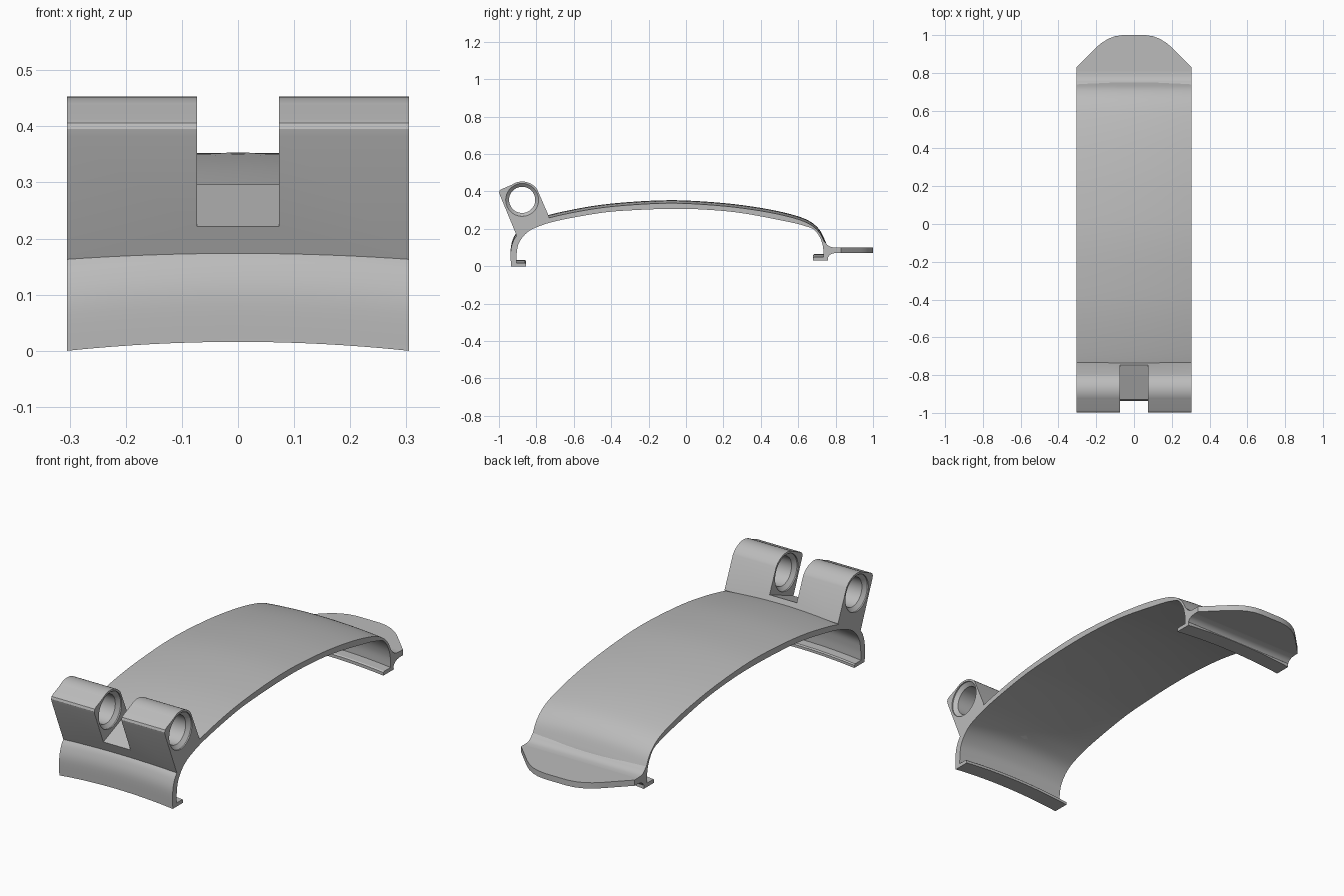
import bpy, bmesh, math

if "Cube" in bpy.data.objects:
    bpy.data.objects.remove(bpy.data.objects["Cube"])

HALF = 0.305          # half width of the part
CROWN = 0.016         # rise of the shell along its centre line

grey = bpy.data.materials.new("grey plastic")
grey.diffuse_color = (0.5, 0.5, 0.5, 1)
grey.use_nodes = True
grey.node_tree.nodes["Principled BSDF"].inputs["Base Color"].default_value = grey.diffuse_color


def finish(name, bm, angle=30):
    bmesh.ops.recalc_face_normals(bm, faces=bm.faces)
    mesh = bpy.data.meshes.new(name)
    bm.to_mesh(mesh)
    bm.free()
    mesh.materials.append(grey)
    ob = bpy.data.objects.new(name, mesh)
    bpy.context.collection.objects.link(ob)
    smooth(ob, angle)
    return ob


def smooth(ob, angle=30):
    bpy.ops.object.select_all(action='DESELECT')
    ob.select_set(True)
    bpy.context.view_layer.objects.active = ob
    bpy.ops.object.shade_smooth_by_angle(angle=math.radians(angle))


def loft(name, profile, x0, x1, steps=1, crown=0.0):
    """Sweep a closed (y, z) profile along x, with an optional crown."""
    bm = bmesh.new()
    rings = []
    for i in range(steps + 1):
        x = x0 + (x1 - x0) * i / steps
        lift = crown * (1 - (x / HALF) ** 2)
        rings.append([bm.verts.new((x, y, z + lift)) for y, z in profile])
    n = len(profile)
    for a, b in zip(rings, rings[1:]):
        for j in range(n):
            k = (j + 1) % n
            bm.faces.new((a[j], a[k], b[k], b[j]))
    bm.faces.new(rings[0])
    bm.faces.new(rings[-1][::-1])
    return finish(name, bm)


def spline(pts, sub=5):
    """Catmull-Rom curve through the points."""
    out = []
    p = [pts[0]] + pts + [pts[-1]]
    for a, b, c, d in zip(p, p[1:], p[2:], p[3:]):
        for i in range(sub):
            t = i / sub
            out.append(tuple(0.5 * (2 * q + (r - o) * t + (2 * o - 5 * q + 4 * r - s) * t * t
                                    + (3 * q - o - 3 * r + s) * t ** 3)
                             for o, q, r, s in zip(a, b, c, d)))
    return out + [pts[-1]]


def cut(ob, cutter):
    cutter.hide_render = True
    cutter.hide_set(True)
    mod = ob.modifiers.new("cut", 'BOOLEAN')
    mod.operation = 'DIFFERENCE'
    mod.solver = 'EXACT'
    mod.object = cutter
    bpy.context.view_layer.objects.active = ob
    bpy.ops.object.modifier_apply(modifier=mod.name)
    bpy.data.objects.remove(cutter)


# Arched shell with an inward hook at each end
outer = spline([(-0.936, 0.0), (-0.937, 0.08), (-0.925, 0.13), (-0.905, 0.163),
                (-0.86, 0.207), (-0.735, 0.258), (-0.5, 0.306), (-0.28, 0.329),
                (-0.05, 0.337), (0.2, 0.322), (0.4, 0.296), (0.55, 0.265),
                (0.65, 0.231), (0.71, 0.184), (0.742, 0.125), (0.757, 0.08), (0.76, 0.03)])
inner = spline([(0.735, 0.049), (0.733, 0.1), (0.718, 0.15), (0.685, 0.195), (0.63, 0.217),
                (0.55, 0.237), (0.3, 0.284), (0.1, 0.303), (-0.08, 0.307), (-0.28, 0.3),
                (-0.45, 0.286), (-0.675, 0.246), (-0.785, 0.214), (-0.85, 0.18),
                (-0.893, 0.125), (-0.905, 0.07), (-0.907, 0.018)])
back_lip = [(0.68, 0.03), (0.68, 0.045), (0.686, 0.049)]
front_lip = [(-0.862, 0.018), (-0.856, 0.013), (-0.856, 0.0)]
loft("shell", outer + back_lip + inner + front_lip, -HALF, HALF, 16, CROWN)

# Hinge lugs: one block, slotted in the middle and bored across
CY, CZ = -0.876, 0.355
arc = [(CY + 0.098 * math.cos(math.radians(a)), CZ + 0.098 * math.sin(math.radians(a)))
       for a in range(125, 34, -6)]
lug = loft("hinge_lugs",
           [(-0.905, 0.163), (-0.996, 0.383), (-0.999, 0.395), (-0.995, 0.406), (-0.985, 0.413)]
           + arc + [(-0.732, 0.265), (-0.735, 0.25), (-0.86, 0.2)], -HALF, HALF)
cut(lug, loft("slot_cutter", [(-1.1, 0.152), (-0.929, 0.222), (-0.743, 0.298),
                              (-0.6, 0.356), (-0.6, 0.6), (-1.1, 0.6)], -0.073, 0.073))


def bore_cutter(side):
    """Round hole with a chamfer at both mouths."""
    a, b = 0.073, HALF
    stations = [(a - 0.02, 0.088), (a + 0.006, 0.088), (a + 0.022, 0.07),
                (b - 0.022, 0.07), (b - 0.006, 0.088), (b + 0.02, 0.088)]
    bm = bmesh.new()
    n = 40
    rings = [[bm.verts.new((side * x, CY + r * math.cos(2 * math.pi * i / n),
                            CZ + r * math.sin(2 * math.pi * i / n))) for i in range(n)]
             for x, r in stations]
    for p, q in zip(rings, rings[1:]):
        for i in range(n):
            k = (i + 1) % n
            bm.faces.new((p[i], p[k], q[k], q[i]))
    bm.faces.new(rings[0])
    bm.faces.new(rings[-1])
    return finish("bore_cutter", bm)


for side in (-1, 1):
    cut(lug, bore_cutter(side))
smooth(lug)

# Pull tab with rounded end
half_outline = [(HALF, 0.77), (HALF, 0.83), (0.2, 0.935), (0.17, 0.96),
                (0.135, 0.981), (0.1, 0.994), (0.06, 1.0)]
outline = half_outline + [(-x, y) for x, y in reversed(half_outline)]
bm = bmesh.new()
face = bm.faces.new([bm.verts.new((x, y, 0.072)) for x, y in outline])
up = bmesh.ops.extrude_face_region(bm, geom=[face])["geom"]
bmesh.ops.translate(bm, vec=(0, 0, 0.028), verts=[v for v in up if isinstance(v, bmesh.types.BMVert)])
finish("pull_tab", bm)

# Fillet joining tab and shell
loft("tab_fillet", [(0.733, 0.135), (0.745, 0.128), (0.755, 0.115), (0.768, 0.106),
                    (0.785, 0.101), (0.81, 0.1), (0.81, 0.072), (0.785, 0.069),
                    (0.768, 0.06), (0.76, 0.048), (0.742, 0.052)], -HALF, HALF)
